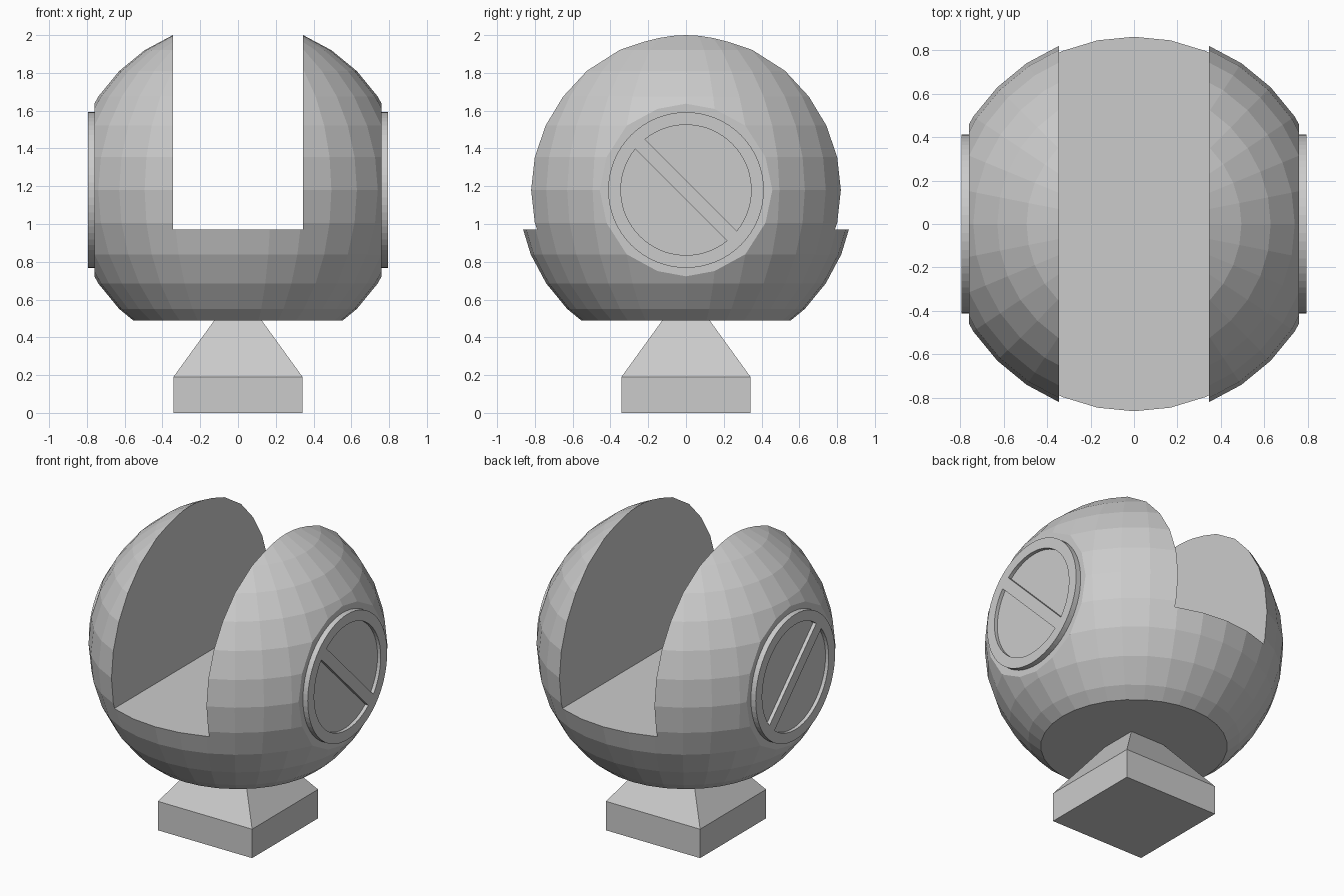
import bpy, bmesh
from math import sin, cos, pi, asin
from mathutils import Vector, Matrix

if "Cube" in bpy.data.objects:
    bpy.data.objects.remove(bpy.data.objects["Cube"])

R, CZ = 0.89, 1.18          # ball radius and centre height


def finish(name, bm):
    bmesh.ops.recalc_face_normals(bm, faces=bm.faces)
    me = bpy.data.meshes.new(name)
    bm.to_mesh(me)
    bm.free()
    ob = bpy.data.objects.new(name, me)
    bpy.context.collection.objects.link(ob)
    return ob


def prism(bm, outline, x0, x1):
    """Extrude a (y, z) outline along x."""
    face = bm.faces.new([bm.verts.new((x0, y, z)) for y, z in outline])
    ext = bmesh.ops.extrude_face_region(bm, geom=[face], use_keep_orig=True)
    moved = [g for g in ext["geom"] if isinstance(g, bmesh.types.BMVert)]
    bmesh.ops.translate(bm, verts=moved, vec=(x1 - x0, 0, 0))


def arc(r, a0, a1, n):
    return [(r * cos(a0 + (a1 - a0) * i / n), CZ + r * sin(a0 + (a1 - a0) * i / n))
            for i in range(n + 1)]


def cut(ob, cutter):
    mod = ob.modifiers.new("cut", "BOOLEAN")
    mod.operation, mod.solver, mod.object = "DIFFERENCE", "EXACT", cutter
    cutter.hide_render = True
    bpy.context.view_layer.objects.active = ob
    bpy.ops.object.modifier_apply(modifier=mod.name)
    bpy.data.objects.remove(cutter)


# Ball, sliced flat at the bottom and both sides
bm = bmesh.new()
bmesh.ops.create_uvsphere(bm, u_segments=32, v_segments=16, radius=R,
                          matrix=Matrix.Translation((0, 0, CZ)))
for co, no in (((0, 0, 0.49), (0, 0, -1)), ((0.76, 0, 0), (1, 0, 0)), ((-0.76, 0, 0), (-1, 0, 0))):
    res = bmesh.ops.bisect_plane(bm, geom=bm.verts[:] + bm.edges[:] + bm.faces[:],
                                 plane_co=co, plane_no=no, clear_outer=True)
    rim = [g for g in res["geom_cut"] if isinstance(g, bmesh.types.BMEdge)]
    bmesh.ops.contextual_create(bm, geom=rim)
ball = finish("slotted_ball", bm)

# Slot through the ball from front to back
bm = bmesh.new()
prism(bm, [(-1.2, 0.97), (1.2, 0.97), (1.2, 2.3), (-1.2, 2.3)], -0.345, 0.345)
cut(ball, finish("slot_cutter", bm))

# Side discs with two recessed halves either side of a diagonal bar
bm = bmesh.new()
prism(bm, arc(0.412, 0, 2 * pi, 64)[:-1], 0.74, 0.795)
disc = finish("side_discs", bm)
bm = bmesh.new()
gap = asin(0.037 / 0.345)
for start in (-pi / 4, 3 * pi / 4):
    prism(bm, arc(0.345, start + gap, start + pi - gap, 32), 0.772, 0.85)
cut(disc, finish("recess_cutter", bm))
disc.modifiers.new("mirror", "MIRROR").use_axis = (True, False, False)

# Square foot with a tapered neck
bm = bmesh.new()
loops = [[bm.verts.new((sx * h, sy * h, z)) for sx, sy in ((-1, -1), (1, -1), (1, 1), (-1, 1))]
         for h, z in ((0.342, 0), (0.342, 0.19), (0.12, 0.497))]
for a, b in zip(loops, loops[1:]):
    for i in range(4):
        j = (i + 1) % 4
        bm.faces.new((a[i], a[j], b[j], b[i]))
bm.faces.new(loops[0])
bm.faces.new(loops[-1])
finish("foot", bm)
